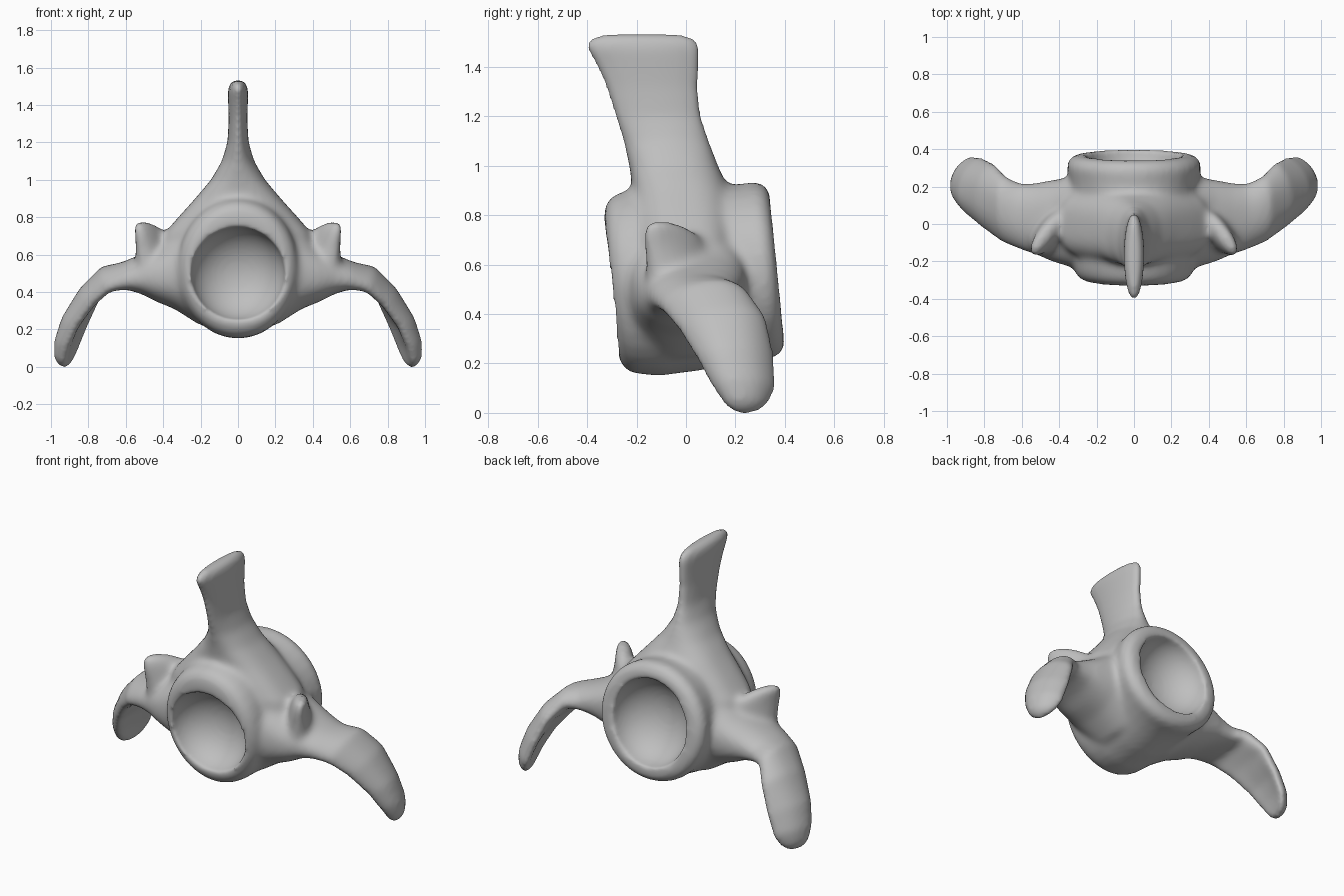
import bpy, bmesh, math
from mathutils import Vector, Matrix

old = bpy.data.objects.get("Cube")
if old:
    bpy.data.objects.remove(old, do_unlink=True)

SIDES = 32
bone = bpy.data.materials.new("grey bone")
bone.use_nodes = True
bone.diffuse_color = (0.52, 0.52, 0.52, 1)
bone.node_tree.nodes["Principled BSDF"].inputs["Base Color"].default_value = (0.52, 0.52, 0.52, 1)

bm = bmesh.new()


def loft(rings):
    """Skin a closed tube through rings of points and cap both ends."""
    rows = [[bm.verts.new(p) for p in ring] for ring in rings]
    for a, b in zip(rows, rows[1:]):
        for i in range(SIDES):
            j = (i + 1) % SIDES
            bm.faces.new((a[i], a[j], b[j], b[i]))
    bm.faces.new(rows[0][::-1])
    bm.faces.new(rows[-1])


def oval(centre, u, v, power=1.0):
    """Ring around centre with half-axes u and v; a lower power is squarer."""
    ring = []
    for i in range(SIDES):
        c, s = (f(2 * math.pi * i / SIDES) for f in (math.cos, math.sin))
        c, s = (math.copysign(abs(k) ** power, k) for k in (c, s))
        ring.append(Vector(centre) + Vector(u) * c + Vector(v) * s)
    return ring


def blade(front, back, half, arch, out):
    """Curved cross-section between two edges, bowed outwards by arch."""
    f, b = Vector(front), Vector(back)
    out = Vector(out).normalized()
    ring = oval((f + b) / 2, (b - f) / 2, out * half, 0.85)
    for i, p in enumerate(ring):
        p += out * arch * math.sin(2 * math.pi * i / SIDES) ** 2
    return ring


# Centrum: tilted drum with swollen rims (position along axis, half width, half height)
tilt = Matrix.Translation((0, 0.03, 0.55)) @ Matrix.Rotation(0.1, 4, 'X')
drum = [(-.335, .255, .285), (-.325, .285, .325), (-.297, .312, .358), (-.25, .325, .372),
        (-.17, .325, .385), (0, .335, .38), (.15, .34, .36), (.22, .35, .355),
        (.29, .362, .36), (.325, .34, .34), (.34, .31, .31)]
loft([[tilt @ p for p in oval((0, y, 0), (rx, 0, 0), (0, 0, rz))] for y, rx, rz in drum])

# Neural arch rising into the spine (height, front y, back y, half width, squareness)
spine = [(.55, -.19, .2, .42, .7), (.66, -.21, .22, .415, .7), (.72, -.215, .215, .39, .7),
         (.8, -.215, .20, .32, .7), (.9, -.215, .175, .23, .75), (1.0, -.23, .13, .145, .85),
         (1.1, -.255, .095, .087, 1), (1.2, -.29, .065, .057, 1), (1.32, -.33, .055, .05, 1),
         (1.42, -.375, .06, .053, 1), (1.48, -.415, .065, .056, 1), (1.515, -.40, .045, .045, 1),
         (1.535, -.35, -.01, .02, 1)]
loft([oval((0, (f + b) / 2, z), (w, 0, 0), (0, (b - f) / 2, 0), p) for z, f, b, w, p in spine])

# Transverse wings: front edge, back edge, half thickness, arch, outward direction
wing = [((.20, -.24, .50), (.20, .26, .52), .29, 0, (0, 0, 1)),
        ((.34, -.23, .50), (.34, .25, .52), .20, 0, (0, 0, 1)),
        ((.44, -.20, .485), (.44, .235, .505), .145, 0, (0, 0, 1)),
        ((.52, -.165, .475), (.52, .22, .49), .105, .01, (.1, 0, 1)),
        ((.60, -.14, .46), (.60, .215, .475), .075, .02, (.2, 0, 1)),
        ((.70, -.10, .42), (.685, .255, .475), .062, .033, (.45, 0, 1)),
        ((.79, -.03, .33), (.75, .327, .38), .056, .045, (.8, 0, .7)),
        ((.875, .045, .21), (.81, .36, .225), .053, .055, (1, 0, .5)),
        ((.92, .10, .11), (.86, .367, .10), .05, .045, (1, 0, .35)),
        ((.94, .155, .03), (.895, .33, .025), .042, .025, (1, 0, .3)),
        ((.94, .20, -.005), (.92, .275, -.005), .02, 0, (1, 0, .2))]
# Articular knobs: height, centre x, centre y, half length, half thickness
knob = [(.48, .44, -.03, .14, .09), (.6, .45, -.04, .14, .075), (.67, .455, -.045, .145, .06),
        (.72, .47, -.06, .135, .05), (.755, .495, -.085, .095, .04), (.775, .515, -.105, .05, .025)]
along, across = Vector((-.55, .83, 0)), Vector((.83, .55, 0))
for side in (1, -1):
    mirror = Matrix.Diagonal((side, 1, 1, 1))
    wing_rings = [blade(*section) for section in wing]
    knob_rings = [oval((x, y, z), along * a, across * t) for z, x, y, a, t in knob]
    for rings in (wing_rings, knob_rings):
        loft([[mirror @ p for p in ring] for ring in rings])

bmesh.ops.recalc_face_normals(bm, faces=bm.faces)
mesh = bpy.data.meshes.new("vertebra")
bm.to_mesh(mesh)
bm.free()
vertebra = bpy.data.objects.new("vertebra", mesh)
bpy.context.collection.objects.link(vertebra)


def fuse(size):
    mod = vertebra.modifiers.new("fuse", 'REMESH')
    mod.mode = 'VOXEL'
    mod.voxel_size = size
    mod.use_smooth_shade = True


# Blend the parts together and hollow a dish into each end
fuse(0.014)
blend = vertebra.modifiers.new("blend", 'SMOOTH')
blend.factor, blend.iterations = 0.5, 14
cutters = []
for name, y, z, height in (("front_dish", -.345, -.018, .25), ("back_dish", .35, 0, .265)):
    bpy.ops.mesh.primitive_uv_sphere_add(segments=40, ring_count=24)
    cutter = bpy.context.object
    cutter.name = name
    cutter.matrix_world = tilt @ Matrix.Translation((0, y, z)) @ Matrix.Diagonal((.253, .21, height, 1))
    cutter.hide_render = True
    cutters.append(cutter)
    hollow = vertebra.modifiers.new(name, 'BOOLEAN')
    hollow.operation, hollow.object, hollow.solver = 'DIFFERENCE', cutter, 'EXACT'
fuse(0.014)
soften = vertebra.modifiers.new("soften", 'SMOOTH')
soften.factor, soften.iterations = 0.5, 6

# Bake the modifiers and drop the cutters
bpy.context.view_layer.update()
graph = bpy.context.evaluated_depsgraph_get()
baked = bpy.data.meshes.new_from_object(vertebra.evaluated_get(graph))
vertebra.modifiers.clear()
vertebra.data = baked
for cutter in cutters:
    bpy.data.objects.remove(cutter, do_unlink=True)
baked.materials.clear()
baked.materials.append(bone)
for face in baked.polygons:
    face.use_smooth = True
    face.material_index = 0
